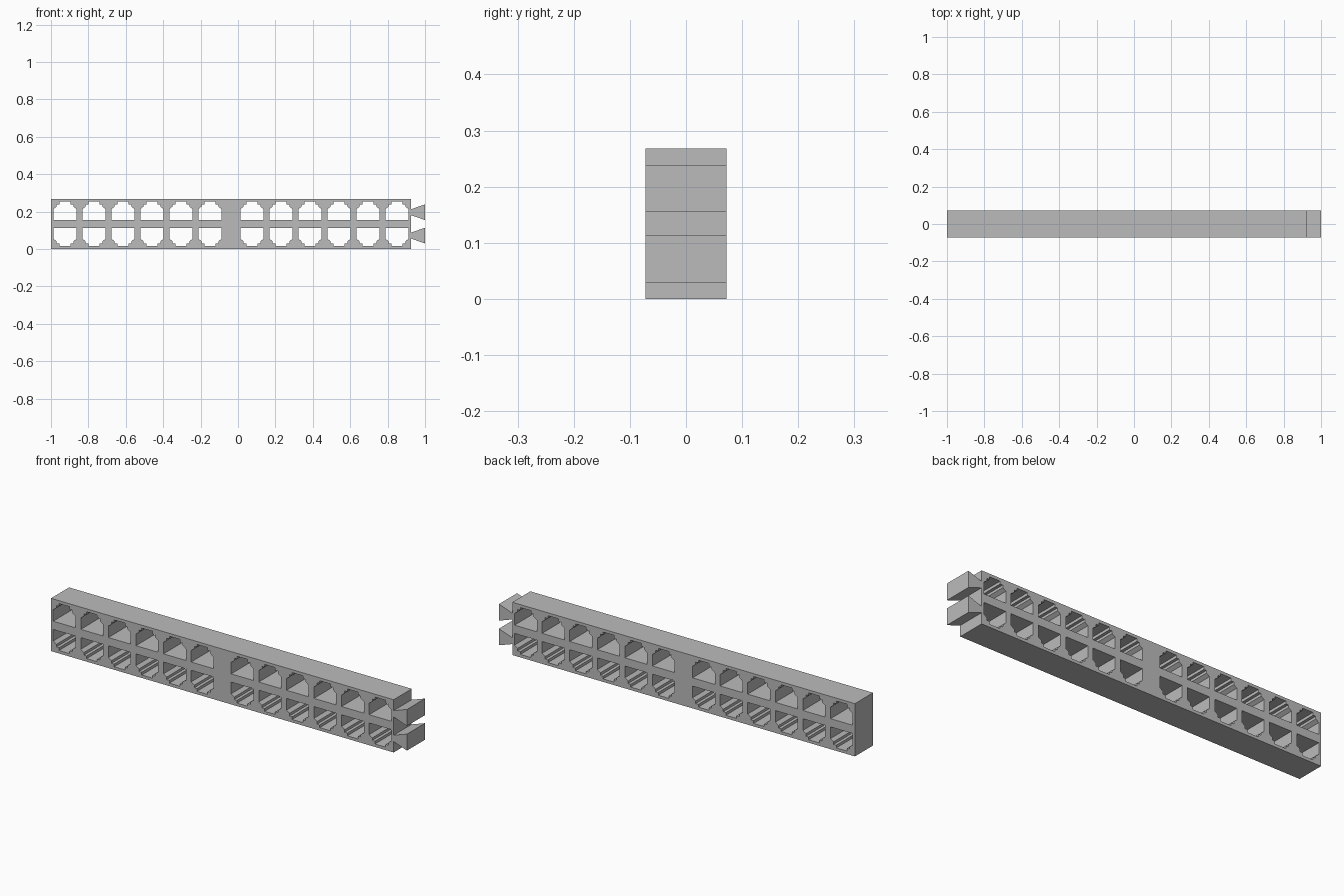
import bpy
import math

cube = bpy.data.objects.get("Cube")
if cube:
    bpy.data.objects.remove(cube, do_unlink=True)

DEPTH = 0.145
HEIGHT = 0.268
MID = HEIGHT / 2
LEFT, RIGHT = -1.0, 0.925

grey = bpy.data.materials.new("plain grey")
grey.use_nodes = True
COLOUR = (0.5, 0.5, 0.5, 1)
grey.diffuse_color = COLOUR
grey.node_tree.nodes["Principled BSDF"].inputs["Base Color"].default_value = COLOUR


def extrude_profile(name, loops):
    """Extrude closed x-z loops along y; inner loops become through holes."""
    curve = bpy.data.curves.new(name, 'CURVE')
    curve.dimensions = '2D'
    curve.fill_mode = 'BOTH'
    curve.extrude = DEPTH / 2
    for loop in loops:
        spline = curve.splines.new('POLY')
        spline.points.add(len(loop) - 1)
        for point, (x, z) in zip(spline.points, loop):
            point.co = (x, z, 0, 1)
        spline.use_cyclic_u = True
    temp = bpy.data.objects.new(name + "_profile", curve)
    bpy.context.collection.objects.link(temp)
    bpy.context.view_layer.update()
    deps = bpy.context.evaluated_depsgraph_get()
    mesh = bpy.data.meshes.new_from_object(temp.evaluated_get(deps))
    bpy.data.objects.remove(temp, do_unlink=True)
    mesh.name = name
    mesh.materials.clear()
    mesh.materials.append(grey)
    mesh.shade_flat()
    obj = bpy.data.objects.new(name, mesh)
    obj.rotation_euler.x = math.pi / 2
    bpy.context.collection.objects.link(obj)
    return obj


# Half outline of a socket: half width, height above the middle of the bar
SOCKET = [(0.0625, 0.021), (0.0625, 0.08), (0.045, 0.092), (0.045, 0.105),
          (0.03, 0.105), (0.03, 0.119)]


def socket(cx, side):
    half = [(w, MID + side * h) for w, h in SOCKET]
    return ([(cx + w, z) for w, z in half]
            + [(cx - w, z) for w, z in reversed(half)])


# Bar with two groups of six sockets in two mirrored rows
loops = [[(LEFT, 0), (RIGHT, 0), (RIGHT, HEIGHT), (LEFT, HEIGHT)]]
for start in (-0.925, 0.075):
    for i in range(6):
        for side in (-1, 1):
            loops.append(socket(start + i * 0.155, side))
extrude_profile("socket_bar", loops)

# Dovetail connectors on the left end
for name, side in (("upper_dovetail", 1), ("lower_dovetail", -1)):
    z = MID + side * 0.0625
    extrude_profile(name, [[(RIGHT, z - 0.016), (1, z - 0.042),
                            (1, z + 0.042), (RIGHT, z + 0.016)]])
